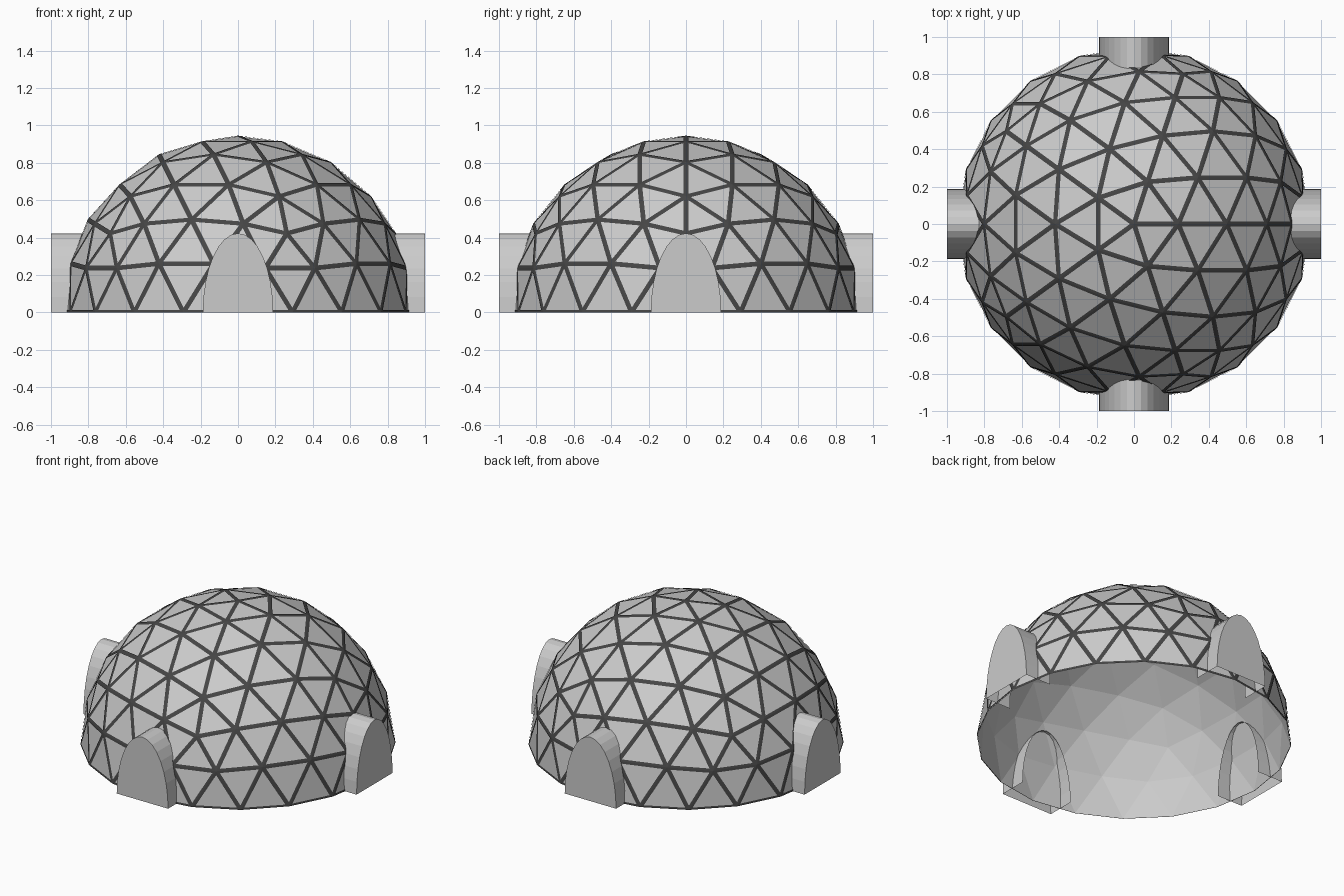
import bpy, bmesh, math
from mathutils import Matrix

if "Cube" in bpy.data.objects:
    bpy.data.objects.remove(bpy.data.objects["Cube"])

R = 0.945           # outer dome radius
STRUT = 0.013       # half width of a strut
HALF_W, ARCH_H = 0.188, 0.423
INNER, OUTER = 0.815, 1.0

dark = bpy.data.materials.new("dark_frame")
dark.diffuse_color = (0.06, 0.06, 0.06, 1)
dark.use_nodes = True
dark.node_tree.nodes["Principled BSDF"].inputs["Base Color"].default_value = dark.diffuse_color


def add_object(name, bm, mat=None):
    mesh = bpy.data.meshes.new(name)
    bm.to_mesh(mesh)
    bm.free()
    obj = bpy.data.objects.new(name, mesh)
    bpy.context.collection.objects.link(obj)
    if mat:
        mesh.materials.append(mat)
    return obj


def half_sphere(radius):
    bm = bmesh.new()
    bmesh.ops.create_icosphere(bm, subdivisions=3, radius=radius)
    low = [v for v in bm.verts if v.co.z < -0.01]
    bmesh.ops.delete(bm, geom=low, context='VERTS')
    for v in bm.verts:
        if abs(v.co.z) < 1e-3:
            v.co.z = 0
    return bm


# triangular panels, open underneath
add_object("dome_panels", half_sphere(R - 0.004))

# dark struts: the border of every triangle, just outside the panels
bm = half_sphere(R)
panels = list(bm.faces)
bmesh.ops.inset_individual(bm, faces=panels, thickness=STRUT, use_even_offset=True)
bmesh.ops.delete(bm, geom=panels, context='FACES')
add_object("dome_struts", bm, dark)


# arched entrance tunnel: closed outer end, open floor and inner end
def tunnel(name, angle):
    bm = bmesh.new()
    n = 16
    rows = []
    for x in (INNER, OUTER):
        rows.append([bm.verts.new((x, HALF_W * math.cos(math.pi * i / n),
                                   ARCH_H * math.sin(math.pi * i / n)))
                     for i in range(n + 1)])
    a, b = rows
    for i in range(n):
        bm.faces.new((a[i], b[i], b[i + 1], a[i + 1]))
    bm.faces.new(b)
    bmesh.ops.recalc_face_normals(bm, faces=bm.faces)
    cap = max(bm.faces, key=lambda f: len(f.verts))
    if cap.normal.x < 0:
        bmesh.ops.reverse_faces(bm, faces=bm.faces)
    bm.transform(Matrix.Rotation(angle, 4, 'Z'))
    add_object(name, bm)


for k, side in enumerate(("right", "back", "left", "front")):
    tunnel(side + "_tunnel", k * math.pi / 2)
